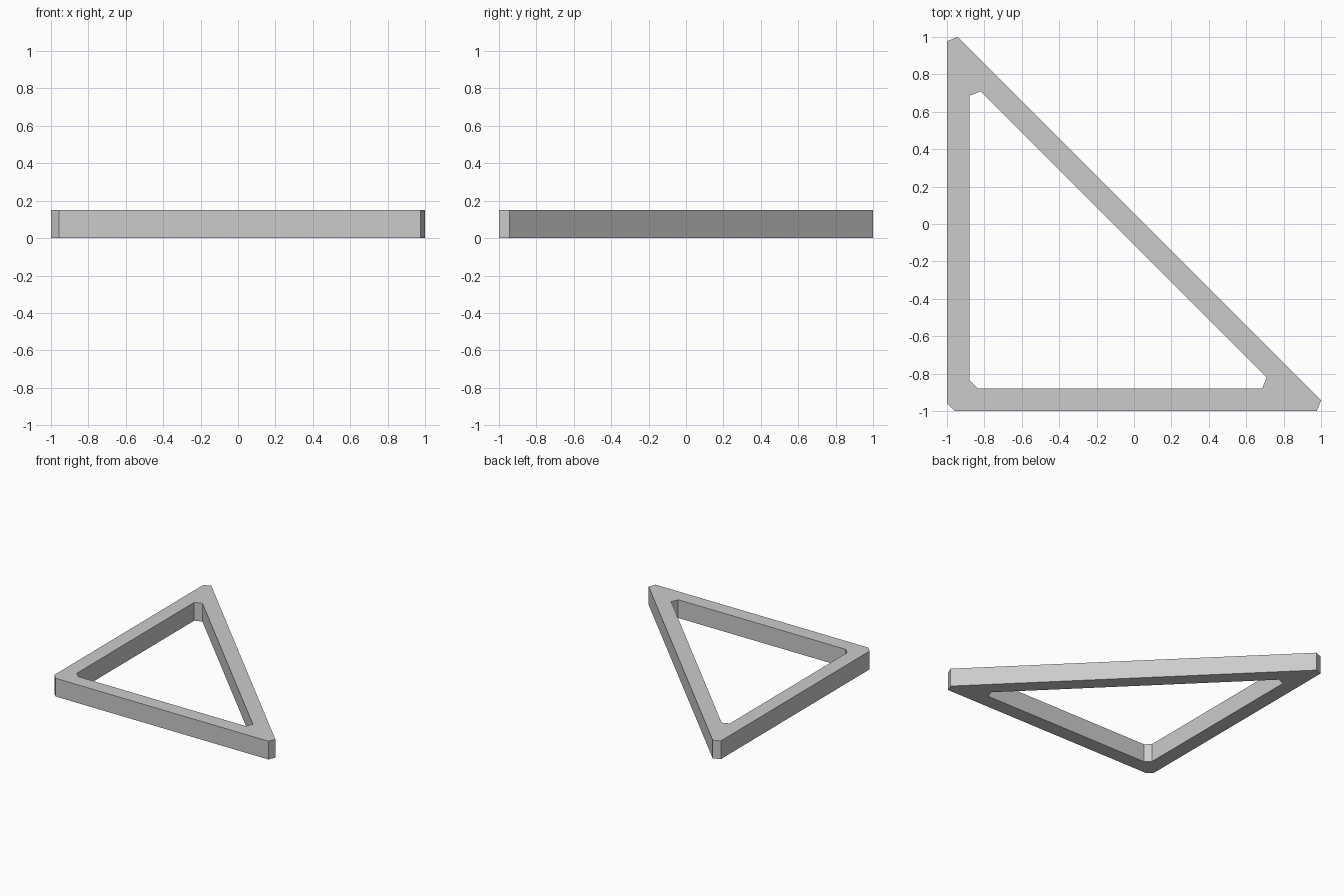
import bpy, bmesh

if "Cube" in bpy.data.objects:
    bpy.data.objects.remove(bpy.data.objects["Cube"])

HEIGHT = 0.15

# Half of each outline; the other half is its reflection across y = x
OUTER_HALF = [(-1.0, -0.957), (-1.0, 0.977), (-0.943, 1.0)]
INNER_HALF = [(-0.879, -0.836), (-0.879, 0.686), (-0.82, 0.709)]


def outline(half):
    return half + [(y, x) for x, y in reversed(half)]


def ring_prism(name, outer, inner, height):
    bm = bmesh.new()
    loops = [[bm.verts.new((x, y, z)) for x, y in pts]
             for pts, z in ((outer, 0), (inner, 0), (inner, height), (outer, height))]
    n = len(outer)
    # bottom ring, inner wall, top ring, outer wall
    for k in range(4):
        a, b = loops[k], loops[(k + 1) % 4]
        for i in range(n):
            j = (i + 1) % n
            bm.faces.new((a[i], a[j], b[j], b[i]))
    bmesh.ops.recalc_face_normals(bm, faces=bm.faces)
    mesh = bpy.data.meshes.new(name)
    bm.to_mesh(mesh)
    bm.free()
    obj = bpy.data.objects.new(name, mesh)
    bpy.context.collection.objects.link(obj)
    return obj


# Right-angled triangular frame with clipped corners
ring_prism("triangle_frame", outline(OUTER_HALF), outline(INNER_HALF), HEIGHT)
